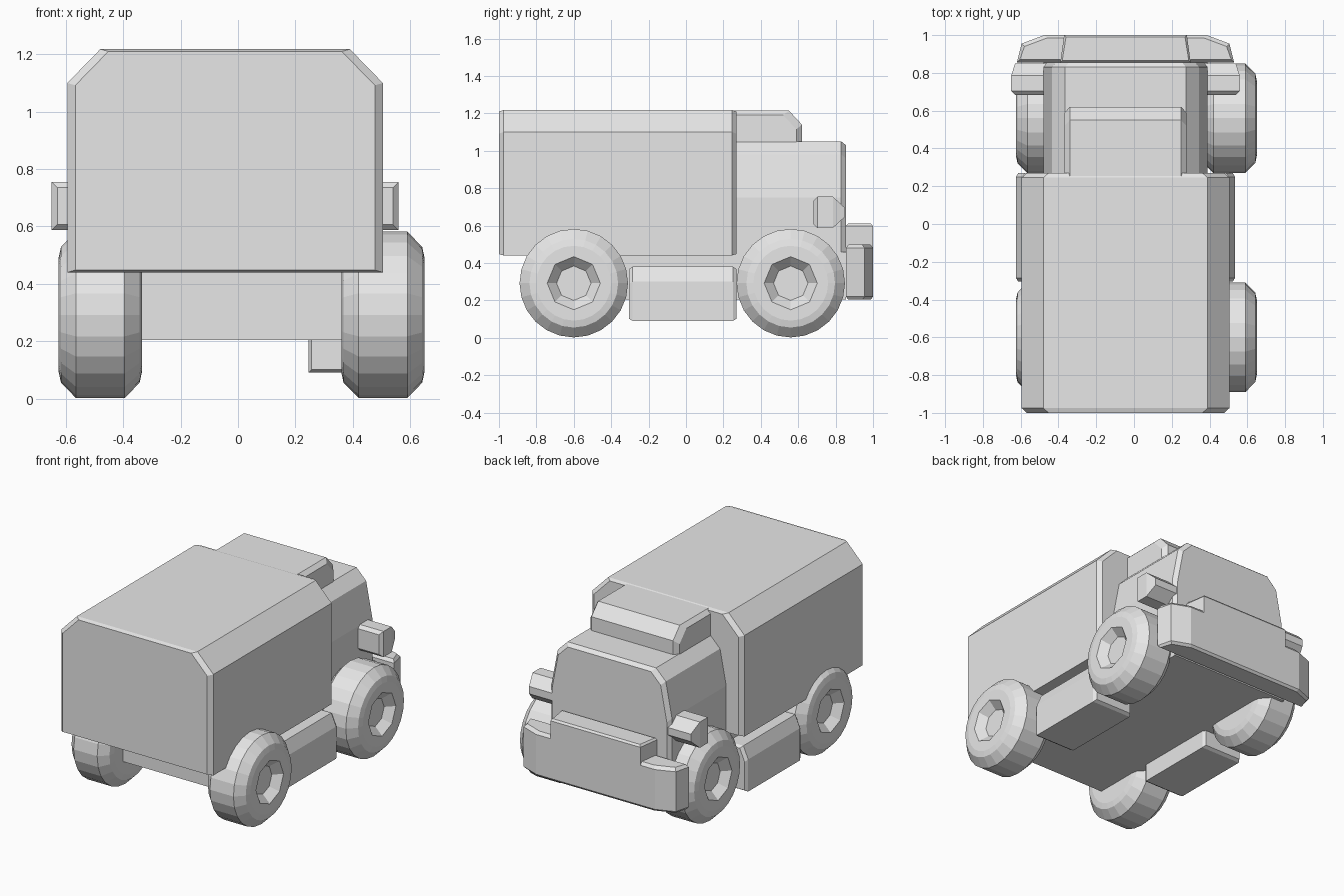
import bpy
import bmesh
from math import pi, cos, sin

cube = bpy.data.objects.get("Cube")
if cube:
    bpy.data.objects.remove(cube)

grey = bpy.data.materials.new("plain grey")
grey.use_nodes = True
grey.diffuse_color = (0.8, 0.8, 0.8, 1)
grey.node_tree.nodes["Principled BSDF"].inputs["Base Color"].default_value = (0.8, 0.8, 0.8, 1)

MID = -0.045  # centre line of the bodywork


def skin(name, rings):
    """Join rings of points into a closed, flat-shaded solid."""
    bm = bmesh.new()
    loops = [[bm.verts.new(p) for p in ring] for ring in rings]
    n = len(loops[0])
    for a, b in zip(loops, loops[1:]):
        for i in range(n):
            j = (i + 1) % n
            bm.faces.new((a[i], a[j], b[j], b[i]))
    bm.faces.new(loops[0])
    bm.faces.new(loops[-1])
    bmesh.ops.recalc_face_normals(bm, faces=bm.faces)
    mesh = bpy.data.meshes.new(name)
    bm.to_mesh(mesh)
    bm.free()
    mesh.materials.append(grey)
    obj = bpy.data.objects.new(name, mesh)
    bpy.context.collection.objects.link(obj)
    return obj


def inset(profile, du, dv):
    """Pull profile points towards the middle of their bounds."""
    cu, cv = ((min(c) + max(c)) / 2 for c in zip(*profile))
    step = lambda c, mid, d: c - d if c > mid else c + d
    return [(step(u, cu, du), step(v, cv, dv)) for u, v in profile]


def along_y(name, sections):
    return skin(name, [[(MID + u, y, v) for u, v in prof] for y, prof in sections])


def along_x(name, sections):
    return skin(name, [[(MID + x, u, v) for u, v in prof] for x, prof in sections])


def along_z(name, sections):
    return skin(name, [[(MID + u, v, z) for u, v in prof] for z, prof in sections])


def both_sides(half):
    """Complete a half outline across the centre line."""
    return half + [(-u, v) for u, v in reversed(half)]


def box(w0, w1, z0, z1):
    return [(w0, z0), (w1, z0), (w1, z1), (w0, z1)]


# Cargo body with sloped upper corners
cargo = both_sides([(0.55, 0.44), (0.55, 1.10), (0.435, 1.218)])
cargo_end = inset(cargo, 0.028, 0.008)
along_y("cargo_body", [(-1, cargo_end), (-0.975, cargo), (0.245, cargo), (0.27, cargo_end)])

# Chassis slab
slab = box(-0.435, 0.435, 0.205, 0.46)
along_y("chassis", [(-0.71, slab), (0.855, slab)])

# Cab, narrowing towards its roof
cab = both_sides([(0.435, 0.4), (0.435, 0.75), (0.39, 0.98), (0.32, 1.05)])
along_y("cab", [(0.2, cab), (0.83, cab), (0.855, inset(cab, 0.02, 0.02))])

# Roof fairing
fairing = [(0.2, 1.03), (0.62, 1.03), (0.62, 1.14), (0.55, 1.215), (0.2, 1.215)]
fairing_side = [(u - 0.03 if u > 0.4 else u, v - 0.025 if v > 1.1 else v) for u, v in fairing]
along_x("roof_fairing", [(-0.322, fairing_side), (-0.295, fairing),
                         (0.295, fairing), (0.322, fairing_side)])

# Bumper with wrapped ends and a raised middle
bumper = both_sides([(0.575, 0.855), (0.55, 0.955), (0.43, 1.0)])
along_z("bumper", [(0.205, inset(bumper, 0.012, 0.012)), (0.22, bumper),
                   (0.48, bumper), (0.5, inset(bumper, 0.015, 0.015))])
raised = both_sides([(0.345, 0.855), (0.325, 1.0)])
along_z("bumper_middle", [(0.45, raised), (0.597, raised), (0.61, inset(raised, 0.01, 0.01))])

for side, s in (("left", 1), ("right", -1)):
    # Side lamps with a wedge-shaped front
    lamp = [(s * u, v) for u, v in box(0.40, 0.605, 0.587, 0.755)]
    along_y(side + "_lamp", [(0.683, inset(lamp, 0.02, 0.02)), (0.703, lamp),
                             (0.785, lamp), (0.85, inset(lamp, 0.02, 0.06))])
    # Side tanks between the wheels
    tank = [(s * u, v) for u, v in
            [(0.29, 0.09), (0.58, 0.09), (0.58, 0.30), (0.545, 0.38), (0.29, 0.38)]]
    tank_end = inset(tank, 0.012, 0.012)
    along_y(side + "_tank", [(-0.305, tank_end), (-0.285, tank), (0.25, tank), (0.27, tank_end)])


# Wheels: faceted tyre with an eight-sided sunken hub
def wheel(name, s, y):
    steps = [(-0.145, 0.20, False), (-0.137, 0.237, False), (-0.085, 0.29, False),
             (0.085, 0.29, False), (0.137, 0.237, False), (0.145, 0.20, False),
             (0.145, 0.142, True), (0.095, 0.092, True)]
    rings = []
    for x, r, eight in steps:
        ring = []
        for i in range(24):
            a = 2 * pi * i / 24
            k = cos(pi / 8) / cos(a % (pi / 4) - pi / 8) if eight else 1
            ring.append((0.0125 + s * (0.4925 + x), y + r * k * cos(a), 0.292 + r * k * sin(a)))
        rings.append(ring)
    return skin(name, rings)


for side, s in (("left", 1), ("right", -1)):
    wheel("front_wheel_" + side, s, 0.56)
    wheel("rear_wheel_" + side, s, -0.6)
